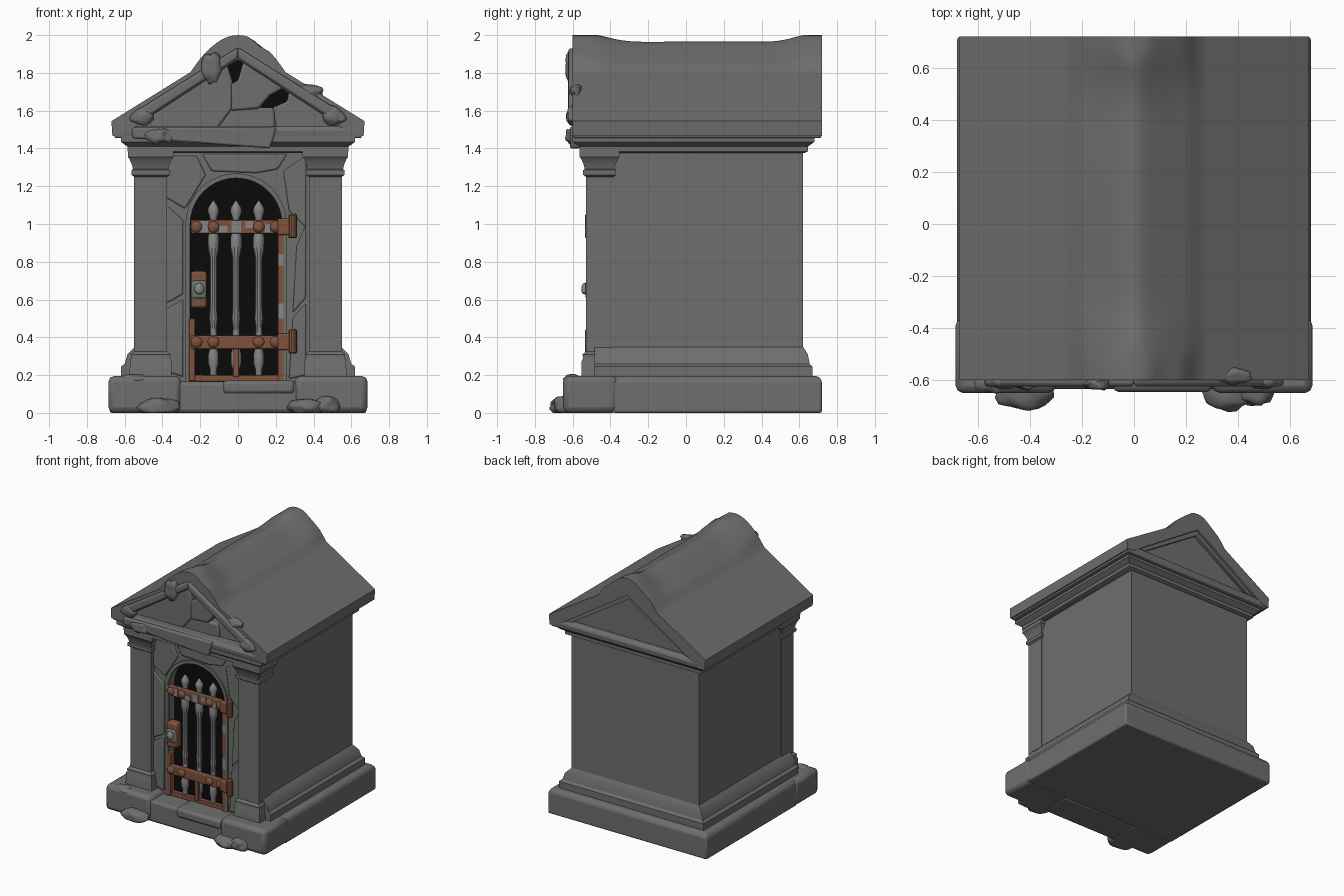
import bpy, bmesh, math
from mathutils import Vector, noise

if "Cube" in bpy.data.objects:
    bpy.data.objects.remove(bpy.data.objects["Cube"])


def material(name, rgb):
    m = bpy.data.materials.new(name)
    m.diffuse_color = (*rgb, 1)
    m.use_nodes = True
    m.node_tree.nodes["Principled BSDF"].inputs["Base Color"].default_value = m.diffuse_color
    return m


STONE = material("weathered stone", (0.150, 0.160, 0.150))
IRON = material("bare iron", (0.235, 0.242, 0.235))
RUST = material("rust", (0.215, 0.085, 0.048))
DARK = material("dark interior", (0.003, 0.003, 0.003))
PATINA = material("green patina", (0.130, 0.180, 0.140))


def finish(bm, name, mat, bevel=0.0, angle=35):
    bmesh.ops.recalc_face_normals(bm, faces=bm.faces)
    me = bpy.data.meshes.new(name)
    bm.to_mesh(me)
    bm.free()
    me.materials.append(mat)
    ob = bpy.data.objects.new(name, me)
    bpy.context.collection.objects.link(ob)
    bpy.ops.object.select_all(action='DESELECT')
    ob.select_set(True)
    bpy.context.view_layer.objects.active = ob
    bpy.ops.object.shade_smooth_by_angle(angle=math.radians(angle))
    if bevel:
        b = ob.modifiers.new("worn edges", 'BEVEL')
        b.width, b.segments, b.limit_method = bevel, 2, 'ANGLE'
    return ob


def loft(name, loops, mat, bevel=0.0, angle=35):
    """Skin closed loops of equal length and cap both ends."""
    bm = bmesh.new()
    rows = [[bm.verts.new(p) for p in loop] for loop in loops]
    n = len(rows[0])
    for a, b in zip(rows, rows[1:]):
        for i in range(n):
            j = (i + 1) % n
            bm.faces.new((a[i], a[j], b[j], b[i]))
    bm.faces.new(rows[0])
    bm.faces.new(rows[-1])
    return finish(bm, name, mat, bevel, angle)


def tiers(name, levels, mat=STONE, bevel=0.0):
    """Stack of rectangles: (z, x0, x1, y0, y1)."""
    return loft(name, [[(a, c, z), (b, c, z), (b, d, z), (a, d, z)]
                       for z, a, b, c, d in levels], mat, bevel)


def box(name, x0, x1, y0, y1, z0, z1, mat=STONE, bevel=0.0):
    return tiers(name, [(z0, x0, x1, y0, y1), (z1, x0, x1, y0, y1)], mat, bevel)


def prism(name, pts, y0, y1, mat=STONE, bevel=0.0):
    return loft(name, [[(x, y, z) for x, z in pts] for y in (y0, y1)], mat, bevel)


def lathe(name, x, y, profile, mat, n=10):
    return loft(name, [[(x + r * math.cos(2 * math.pi * i / n),
                         y + r * math.sin(2 * math.pi * i / n), z)
                        for i in range(n)] for r, z in profile], mat)


def rock(name, c, size, rough=0.25, mat=STONE):
    bm = bmesh.new()
    bmesh.ops.create_icosphere(bm, subdivisions=3, radius=1)
    for v in bm.verts:
        k = 1 + rough * noise.noise(v.co * 1.6 + Vector(c) * 9)
        p = Vector([c[i] + v.co[i] * size[i] * k for i in range(3)])
        p.z = max(p.z, 0)
        v.co = p
    return finish(bm, name, mat, angle=60)


def arch(cx, half, z0, spring, n=20):
    return ([(cx - half, z0), (cx + half, z0)] +
            [(cx + half * math.cos(math.pi * i / n), spring + half * math.sin(math.pi * i / n))
             for i in range(n + 1)])


# Base slab, front step and corner blocks
tiers("base", [(0, -.68, .68, -.39, .72), (.17, -.68, .68, -.39, .72),
               (.195, -.66, .66, -.39, .70)], bevel=.012)
box("front_step", -.33, .33, -.635, -.38, 0, .165, bevel=.02)
box("step_slab", -.08, .30, -.645, -.45, .10, .172, bevel=.02)
for s, side in ((-1, "left"), (1, "right")):
    a, b = sorted((s * .30, s * .686))
    box(f"corner_block_{side}", a, b, -.65, -.36, 0, .195, bevel=.03)
rock("rubble_left", (-.42, -.64, .03), (.11, .08, .05))
rock("rubble_right", (.36, -.64, .03), (.10, .08, .045))
rock("rubble_small", (.47, -.64, .04), (.07, .06, .05))
rock("chipped_corner", (-.55, -.60, .175), (.08, .05, .03))

# Walls with moulded plinth, cut by the arched doorway
walls = tiers("walls", [(.16, -.62, .62, -.485, .67), (.245, -.62, .62, -.485, .67),
                        (.26, -.60, .60, -.485, .655), (.31, -.585, .585, -.485, .645),
                        (.35, -.545, .545, -.485, .62), (1.39, -.545, .545, -.485, .62)])
cutter = prism("door_cutter", arch(-.01, .25, .10, 1.0), -.70, -.40)
mod = walls.modifiers.new("doorway", 'BOOLEAN')
mod.object, mod.operation, mod.solver = cutter, 'DIFFERENCE', 'EXACT'
bpy.ops.object.select_all(action='DESELECT')
walls.select_set(True)
bpy.context.view_layer.objects.active = walls
bpy.ops.object.modifier_apply(modifier="doorway")
bpy.ops.object.shade_smooth_by_angle(angle=math.radians(30))
bpy.data.objects.remove(cutter)
prism("dark_doorway", arch(-.01, .249, .166, 1.0), -.409, -.401, DARK)

# Raised arch surround
outer, inner = arch(-.01, .268, .165, 1.0)[2:], arch(-.01, .243, .165, 1.0)[2:]
outer = [(.258, .165)] + outer + [(-.278, .165)]
inner = [(.233, .165)] + inner + [(-.253, .165)]
loft("arch_surround", [[(o[0], -.47, o[1]), (o[0], -.497, o[1]), (i[0], -.497, i[1]),
                        (i[0], -.47, i[1])] for o, i in zip(outer, inner)], STONE)

# Cracked facing stones beside and above the arch
facings = [
    [(.27, .18), (.36, .20), (.36, .58), (.29, .50)],
    [(.29, .53), (.36, .61), (.36, 1.0), (.31, .88)],
    [(.27, 1.07), (.36, .98), (.36, 1.36), (.24, 1.28)],
    [(-.38, .22), (-.29, .19), (-.29, .60), (-.38, .55)],
    [(-.38, .58), (-.29, .63), (-.29, 1.02), (-.38, 1.1)],
    [(-.38, 1.14), (-.28, 1.08), (-.17, 1.26), (-.22, 1.36), (-.38, 1.36)],
    [(-.14, 1.28), (.10, 1.27), (.21, 1.29), (.26, 1.37), (-.19, 1.37)]]
for i, pts in enumerate(facings):
    prism(f"facing_stone_{i}", pts, -.497, -.47, bevel=.008)

# Corner pilasters with stepped feet and capitals
for s, side in ((-1, "left"), (1, "right")):
    def lev(z, g):
        a, b = sorted((s * (.375 - g), s * (.55 + g)))
        return (z, a, b, -.53 - g, -.385 + g)
    tiers(f"pilaster_{side}", [lev(z, g) for z, g in (
        (.17, .025), (.275, .022), (.29, .015), (.31, .018), (.325, 0), (1.25, 0),
        (1.26, .014), (1.285, .014), (1.29, .006), (1.315, .012), (1.345, .025),
        (1.355, .033), (1.385, .033))])

# Cornice under the roof
tiers("cornice", [(z, -x, x, -.60 + (.62 - x), .68 - (.62 - x)) for z, x in (
    (1.375, .565), (1.385, .585), (1.41, .585), (1.42, .60), (1.435, .62), (1.465, .62))])
tiers("pediment_floor", [(1.455, -.655, .655, -.595, .715), (1.50, -.655, .655, -.60, .72),
                         (1.52, -.60, .60, -.585, .705)], bevel=.008)


# Sagging gabled roof with worn, rippled front and raised ends
def roof_loop(y):
    front = math.exp(-((y + .60) / .17) ** 2)
    back = math.exp(-((y - .70) / .16) ** 2)
    top, under = [], []
    for i in range(49):
        t = i / 24 - 1
        x = .67 * t
        z = 1.985 - .645 * math.sqrt(x * x + .0009)
        z += .06 * max(front, .8 * back) * math.exp(-(x / .24) ** 2)
        z += .03 * front * noise.noise((x * 9, y * 4, 3)) * (1 - t ** 6)
        z += .008 * noise.noise((x * 3, y * 3, 7))
        cap = 2.0 - .045 * (x / .12) ** 2
        top.append((x, y, min(z, max(cap, 1.96 - .62 * abs(x)), 2.0)))
        under.append((x * .90, y, 1.475 + .395 * (1 - abs(t))))
    return [(-.665, y, 1.465)] + top + [(.665, y, 1.465)] + under[::-1]


loft("roof", [roof_loop(-.60 + 1.32 * i / 40) for i in range(41)], STONE, angle=50)

# Gable infill: whole at the back, broken at the front
tri = [(-.60, 1.48), (.60, 1.48), (0, 1.90)]
prism("back_gable", tri, .45, .675)
prism("dark_gable", tri, -.425, -.418, DARK)
prism("gable_core", tri, -.418, .45)
for i, pts in enumerate([
        [(-.58, 1.49), (-.12, 1.49), (-.03, 1.61), (-.03, 1.76), (-.06, 1.85)],
        [(-.12, 1.49), (.20, 1.49), (.19, 1.615), (-.03, 1.625)],
        [(.20, 1.49), (.58, 1.49), (.27, 1.71), (.26, 1.65), (.18, 1.615)],
        [(-.04, 1.60), (.11, 1.61), (.17, 1.68), (.24, 1.72), (.03, 1.87), (.0, 1.76),
         (-.04, 1.74)]]):
    prism(f"gable_fragment_{i}", pts, -.53 + .012 * (i % 3), -.43, bevel=.012)

# Raking and level mouldings on the front gable
for s, side in ((-1, "left"), (1, "right")):
    prism(f"raking_moulding_{side}", [(0, 1.875), (s * .53, 1.53), (s * .58, 1.55),
                                      (s * .56, 1.585), (0, 1.935)], -.625, -.57, bevel=.014)
    rock(f"rake_end_{side}", (s * .50, -.605, 1.57), (.055, .03, .05))
    prism(f"back_raking_{side}", [(0, 1.83), (s * .52, 1.50), (s * .58, 1.50), (0, 1.875)],
          .66, .70)
prism("lintel_moulding", [(-.56, 1.455), (.17, 1.40), (.19, 1.46), (.20, 1.515), (-.56, 1.51)],
      -.615, -.56, bevel=.01)
rock("hanging_chip", (-.42, -.605, 1.47), (.07, .03, .045), .5)
rock("peak_chip", (-.14, -.61, 1.83), (.05, .028, .08), .5)
rock("rake_chip", (.37, -.585, 1.70), (.08, .035, .04), .3)

# Gate: spear bars, rusty where they meet the bottom band
for i, x in enumerate((-.13, -.01, .11)):
    lathe(f"gate_bar_{i}", x, -.46, [
        (.018, .18), (.018, .23), (.028, .26), (.028, .31), (.018, .35), (.018, .46),
        (.024, .50), (.019, .56), (.019, .82), (.030, .87), (.030, .93), (.019, .97),
        (.019, 1.03), (.031, 1.07), (.026, 1.09), (.003, 1.125)], IRON)
# Gate: frame, hinge bands, studs and hinges
box("bottom_rail", -.26, .24, -.485, -.45, .166, .20, RUST, .004)
for i, (z0, z1, mat) in enumerate(((.17, .50, RUST), (.50, .58, IRON), (.58, .78, RUST),
                                   (.78, .84, IRON), (.84, .96, RUST))):
    box(f"right_stile_{i}", .212, .242, -.50, -.45, z0, z1, mat)
box("left_stile", -.26, -.228, -.50, -.45, .17, .50, RUST, .004)
box("centre_strap", -.026, .006, -.495, -.47, .19, .36, RUST, .004)
for name, z in (("lower", .375), ("upper", .985)):
    box(f"{name}_band", -.25, .27, -.505, -.465, z - .036, z + .036, RUST, .006)
    for i, x in enumerate((-.22, -.13, .11, .20)):
        rock(f"{name}_stud_{i}", (x, -.507, z), (.03, .018, .03), .1, RUST)
    box(f"{name}_hinge_plate", .21, .29, -.525, -.48, z - .042, z + .045, RUST, .008)
    lathe(f"{name}_hinge_pin", .29, -.515, [(.015, z - .06), (.022, z - .055), (.022, z + .06),
                                            (.015, z + .068)], RUST)
# Gate: bare metal patches worn through the upper band
for i, (x0, x1, z0, z1) in enumerate(((-.20, -.16, .955, 1.018), (-.10, -.055, .952, .99),
                                      (-.035, .015, .952, 1.018), (.04, .08, .98, 1.018),
                                      (.14, .17, .952, 1.0))):
    box(f"bare_patch_{i}", x0, x1, -.509, -.502, z0, z1, IRON)
# Gate: lock
box("lock_case", -.25, -.165, -.52, -.45, .555, .75, RUST, .015)
box("lock_plate", -.245, -.168, -.533, -.51, .605, .70, PATINA, .012)
rock("lock_knob", (-.205, -.535, .655), (.025, .02, .03), .2, IRON)
